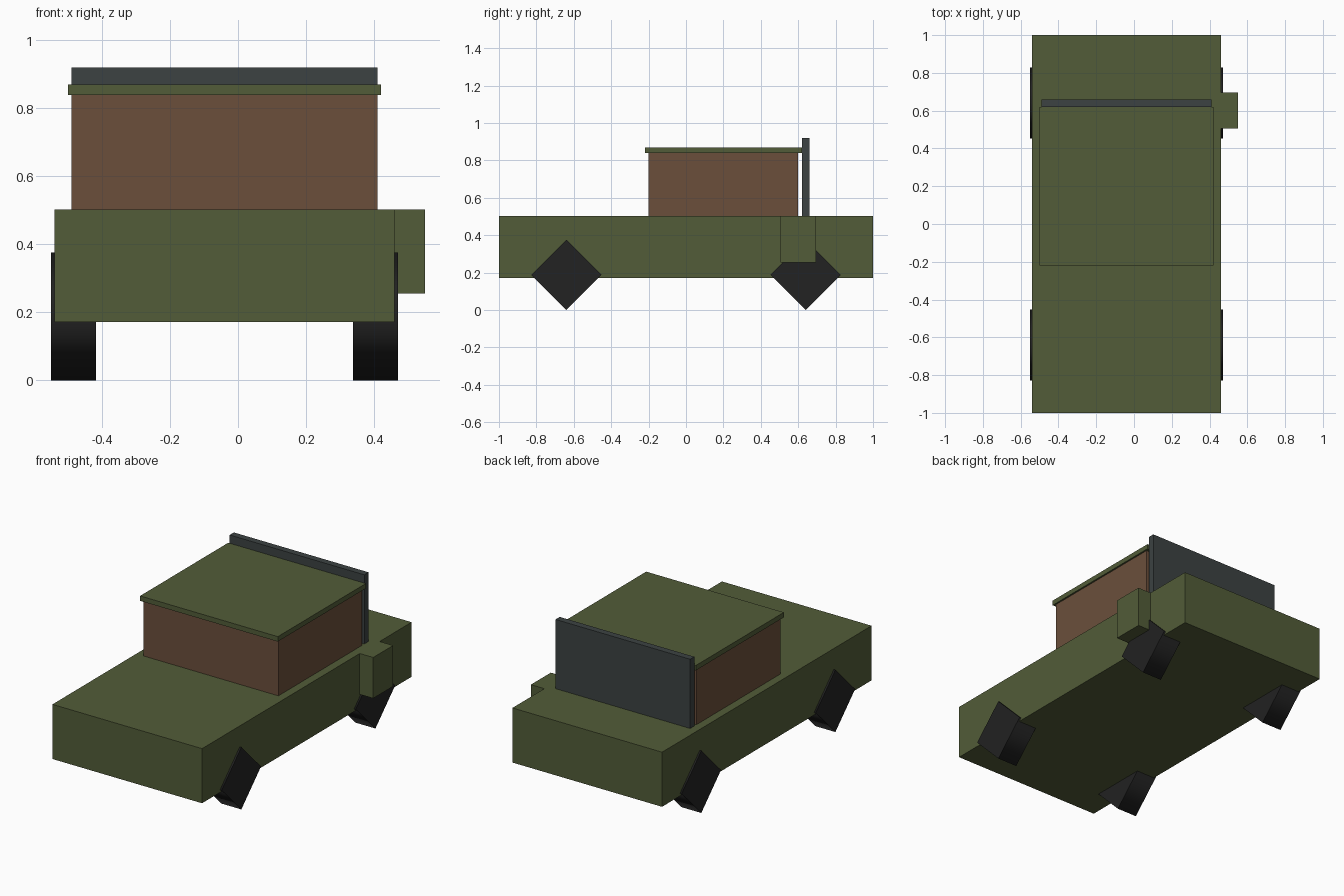
import bpy
import bmesh
from math import pi
from mathutils import Matrix

default_cube = bpy.data.objects.get("Cube")
if default_cube:
    bpy.data.objects.remove(default_cube, do_unlink=True)


def material(name, hex_code):
    """Flat material from an sRGB hex code, stored as linear values."""
    srgb = [c / 255 for c in bytes.fromhex(hex_code)]
    colour = [((c + 0.055) / 1.055) ** 2.4 for c in srgb] + [1]
    mat = bpy.data.materials.new(name)
    mat.use_nodes = True
    mat.diffuse_color = colour
    bsdf = mat.node_tree.nodes["Principled BSDF"]
    bsdf.inputs["Base Color"].default_value = colour
    bsdf.inputs["Roughness"].default_value = 0.9
    return mat


olive = material("olive_green", "525c38")
brown = material("canvas_brown", "6b4f3b")
slate = material("slate_grey", "3c4242")
rubber = material("rubber_black", "222222")


def finish(bm, name, mat):
    bmesh.ops.recalc_face_normals(bm, faces=bm.faces)
    mesh = bpy.data.meshes.new(name)
    bm.to_mesh(mesh)
    bm.free()
    mesh.materials.append(mat)
    obj = bpy.data.objects.new(name, mesh)
    bpy.context.scene.collection.objects.link(obj)
    return obj


def box(name, mat, x, y, z):
    """Box spanning the given (low, high) range on each axis."""
    spans = (x, y, z)
    bm = bmesh.new()
    bmesh.ops.create_cube(bm, size=1)
    size = Matrix.Diagonal([hi - lo for lo, hi in spans] + [1])
    move = Matrix.Translation([(lo + hi) / 2 for lo, hi in spans])
    bm.transform(move @ size)
    return finish(bm, name, mat)


def wheel(name, x, y, radius=0.188, width=0.133):
    """Four-sided cylinder on an axle along x, standing on a corner."""
    bm = bmesh.new()
    bmesh.ops.create_cone(bm, cap_ends=True, segments=4, radius1=radius,
                          radius2=radius, depth=width)
    bm.transform(Matrix.Translation((x, y, radius)) @ Matrix.Rotation(pi / 2, 4, "Y"))
    bm.normal_update()
    # Smooth tread, flat end caps
    for face in bm.faces:
        face.smooth = abs(face.normal.x) < 0.5
    return finish(bm, name, rubber)


# Hull, cabin, roof and rear screen, all on the same centre line
centre = -0.04


def across(half):
    return (centre - half, centre + half)


box("body", olive, across(0.5), (-1, 1), (0.172, 0.502))
box("cabin", brown, across(0.45), (-0.2, 0.6), (0.502, 0.84))
box("roof", olive, across(0.46), (-0.22, 0.62), (0.84, 0.87))
box("rear_screen", slate, across(0.45), (0.62, 0.66), (0.502, 0.92))

# Storage box on the left side
box("side_box", olive, (centre + 0.5, 0.55), (0.505, 0.695), (0.255, 0.502))

# Wheels
for side, sx in (("left", 1), ("right", -1)):
    for end, sy in (("front", -1), ("rear", 1)):
        wheel(f"{end}_{side}_wheel", centre + sx * 0.444, sy * 0.64)
